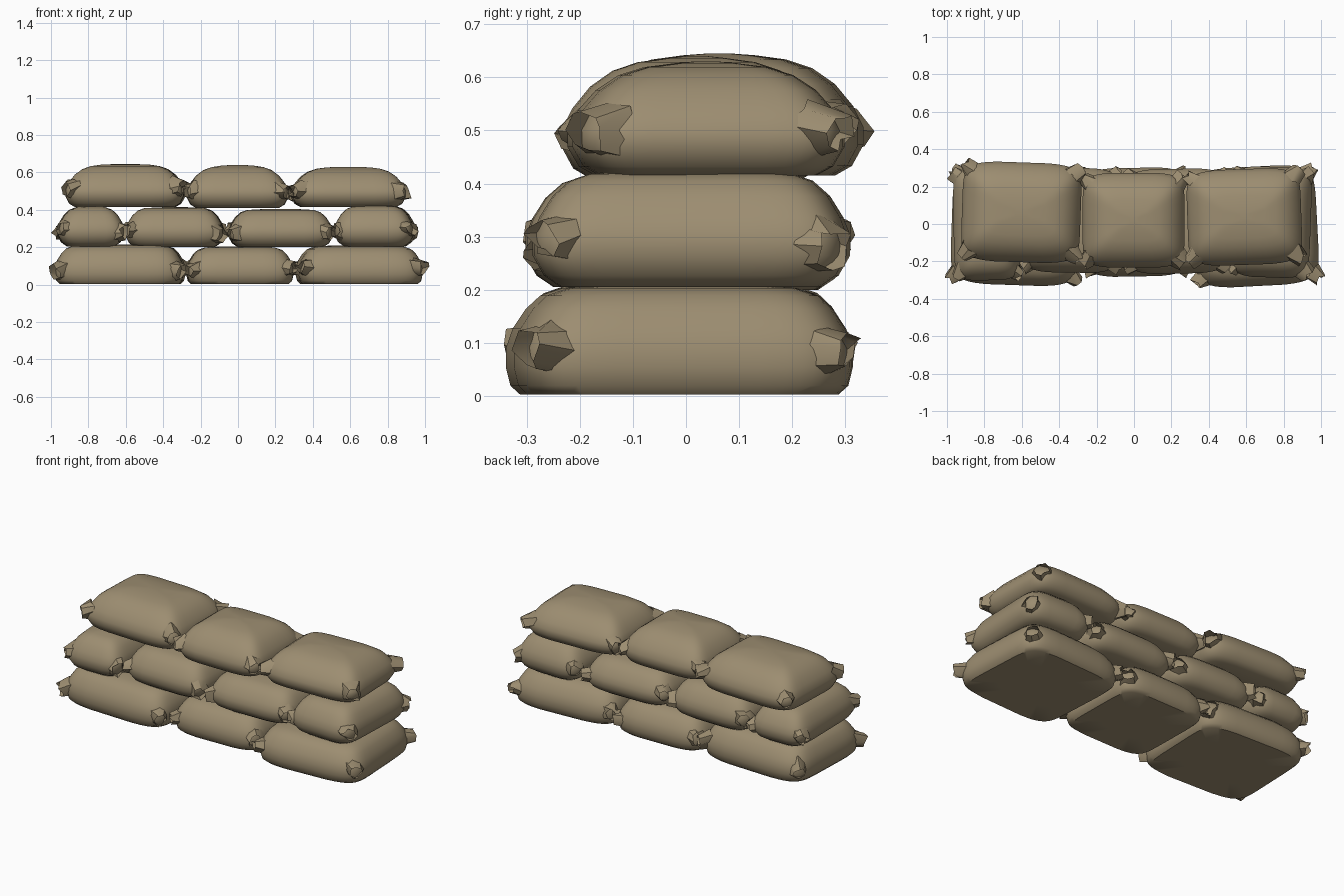
import bpy, bmesh, math, random
from mathutils import Vector, Matrix

if "Cube" in bpy.data.objects:
    bpy.data.objects.remove(bpy.data.objects["Cube"])

random.seed(4)
mat = bpy.data.materials.new("tan burlap")
mat.diffuse_color = (0.335, 0.268, 0.165, 1)
mat.use_nodes = True
mat.node_tree.nodes["Principled BSDF"].inputs["Base Color"].default_value = mat.diffuse_color

# side profiles for each row: (inset from the outline, height fraction)
PROFILES = {
    "bottom": [(0.28, 0), (0.15, 0), (0.025, 0), (0.008, 0.08), (0, 0.25), (0, 0.42), (0.012, 0.6),
               (0.035, 0.78), (0.06, 0.9), (0.10, 0.97), (0.17, 0.99), (0.28, 1)],
    "middle": [(0.28, 0), (0.15, 0), (0.05, 0), (0.02, 0.1), (0, 0.27), (0, 0.45), (0.012, 0.6),
               (0.035, 0.78), (0.065, 0.91), (0.10, 0.97), (0.17, 0.99), (0.28, 1)],
    "top": [(0.28, 0), (0.15, 0), (0.05, 0), (0.02, 0.08), (0, 0.25), (0, 0.4), (0.018, 0.57),
            (0.05, 0.75), (0.09, 0.88), (0.135, 0.95), (0.19, 0.985), (0.28, 1)],
}


def spow(v, e):
    return math.copysign(abs(v) ** e, v)


def sandbag(row, n, x0, x1, y0, y1, z0, z1, rot=0):
    """Stuffed pillow with flat underside, sloping shoulders and gathered corners."""
    a, b, h = (x1 - x0) / 2, (y1 - y0) / 2, z1 - z0
    name = f"{row}_sandbag_{n}"
    bm = bmesh.new()
    N = 48
    rings = []
    for inset, f in PROFILES[row]:
        rx, ry = max(a - inset, a * 0.08), max(b - inset, b * 0.08)
        ring = []
        for i in range(N):
            t = 2 * math.pi * (i + 0.5) / N
            x, y = spow(math.cos(t), 0.3), spow(math.sin(t), 0.3)
            # long sides bulge outward in the middle
            y *= 1 + 0.07 * (1 - x * x)
            ring.append(bm.verts.new((rx * x, ry * y, h * f)))
        rings.append(ring)
    for lo, hi in zip(rings, rings[1:]):
        for i in range(N):
            k = (i + 1) % N
            bm.faces.new((lo[i], lo[k], hi[k], hi[i]))
    bm.faces.new(rings[0][::-1])
    bm.faces.new(rings[-1])
    # crumpled gathered fabric at the four corners
    for sx in (-1, 1):
        for sy in (-1, 1):
            d = Vector((sx * 0.6, sy * 0.6, random.uniform(-0.2, 0.1))).normalized()
            c = Vector((sx * (a - 0.03), sy * (b - 0.03), h * random.uniform(0.33, 0.45)))
            m = Matrix.Translation(c) @ d.to_track_quat('Z', 'Y').to_matrix().to_4x4()
            ear = bmesh.ops.create_cone(bm, segments=8, radius1=0.055, radius2=0.034,
                                        depth=0.075, cap_ends=False, matrix=m)["verts"]
            for v in ear:
                v.co += Vector([random.uniform(-0.012, 0.012) for _ in range(3)])
                v.co.z = max(v.co.z, 0.004)
    me = bpy.data.meshes.new(name)
    bm.to_mesh(me)
    bm.free()
    me.materials.append(mat)
    ob = bpy.data.objects.new(name, me)
    bpy.context.collection.objects.link(ob)
    ob.location = ((x0 + x1) / 2, (y0 + y1) / 2, z0)
    ob.rotation_euler = (0, 0, math.radians(rot))
    bpy.ops.object.select_all(action='DESELECT')
    ob.select_set(True)
    bpy.context.view_layer.objects.active = ob
    bpy.ops.object.shade_smooth_by_angle(angle=math.radians(40))


rows = {
    "bottom": [(-0.975, -0.285, -0.31, 0.29, 0.003, 0.215, -2),
               (-0.275, 0.295, -0.265, 0.285, 0.003, 0.205, 1),
               (0.315, 0.98, -0.315, 0.29, 0.003, 0.21, 3)],
    "middle": [(-0.965, -0.61, -0.285, 0.285, 0.205, 0.42, 1),
               (-0.60, -0.075, -0.245, 0.285, 0.20, 0.415, -1),
               (-0.05, 0.505, -0.25, 0.28, 0.20, 0.405, 1),
               (0.52, 0.945, -0.27, 0.29, 0.205, 0.425, -2)],
    "top": [(-0.92, -0.285, -0.19, 0.315, 0.415, 0.645, -2),
            (-0.275, 0.27, -0.22, 0.26, 0.41, 0.64, 0),
            (0.285, 0.895, -0.205, 0.28, 0.415, 0.63, 2)],
}
for row, bags in rows.items():
    for n, bag in enumerate(bags):
        sandbag(row, n + 1, *bag)
